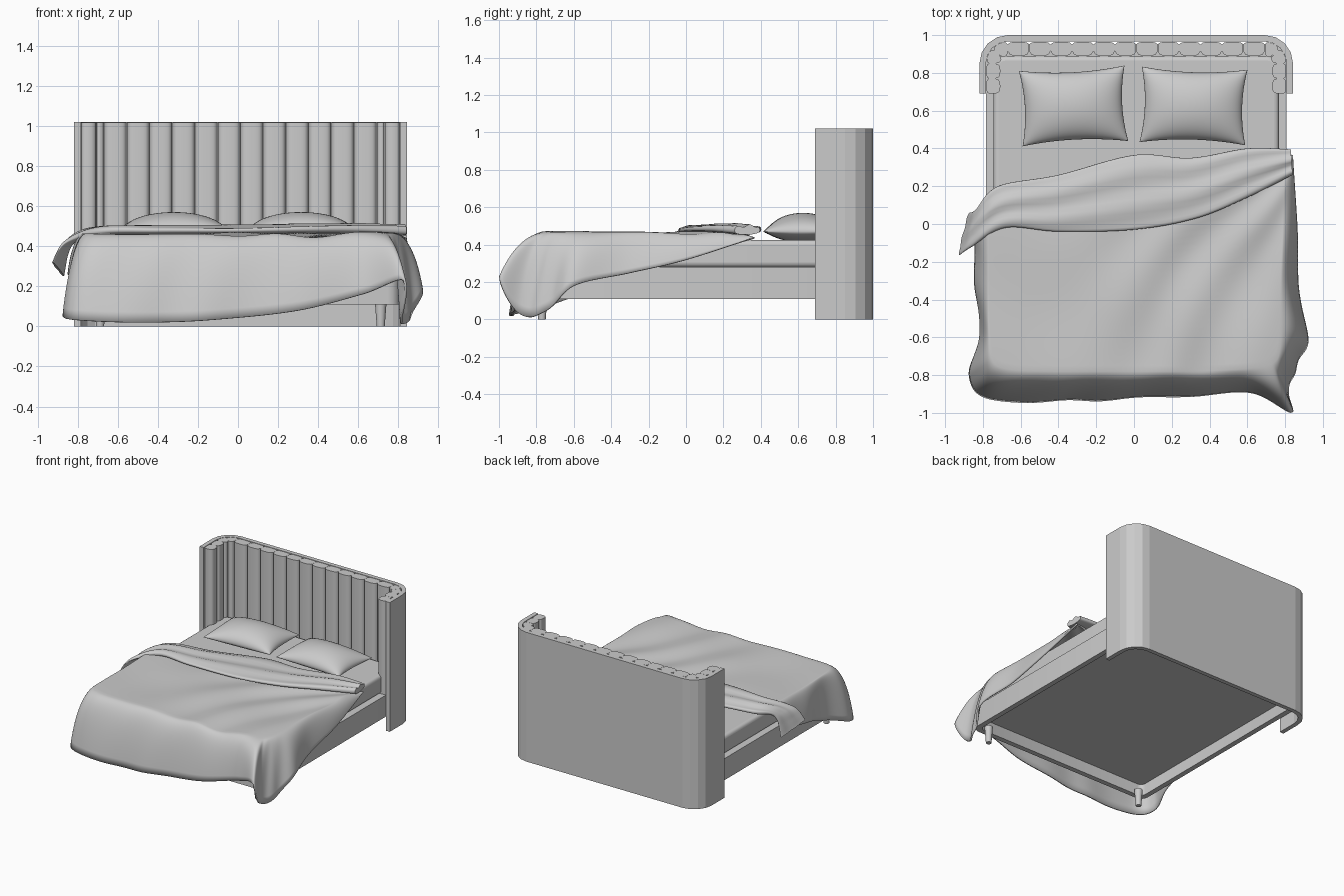
import bpy, bmesh, math
from mathutils import Vector

if "Cube" in bpy.data.objects:
    bpy.data.objects.remove(bpy.data.objects["Cube"])

CX = 0.012  # centre line of the bed frame and headboard


def finish(name, bm, smooth=True, angle=40):
    bmesh.ops.recalc_face_normals(bm, faces=bm.faces[:])
    me = bpy.data.meshes.new(name)
    bm.to_mesh(me)
    bm.free()
    ob = bpy.data.objects.new(name, me)
    bpy.context.collection.objects.link(ob)
    if smooth:
        bpy.context.view_layer.objects.active = ob
        ob.select_set(True)
        bpy.ops.object.shade_smooth_by_angle(angle=math.radians(angle))
        ob.select_set(False)
    return ob


def grid(name, rows, wrap=False, angle=60):
    bm = bmesh.new()
    vs = [[bm.verts.new(p) for p in r] for r in rows]
    n = len(rows[0])
    for a, b in zip(vs, vs[1:]):
        for j in range(n if wrap else n - 1):
            k = (j + 1) % n
            bm.faces.new((a[j], a[k], b[k], b[j]))
    if wrap:
        bm.faces.new(vs[0])
        bm.faces.new(vs[-1][::-1])
    return finish(name, bm, True, angle)


def prism(bm, outline, z0, z1):
    lo = [bm.verts.new((x, y, z0)) for x, y in outline]
    hi = [bm.verts.new((x, y, z1)) for x, y in outline]
    n = len(lo)
    bm.faces.new(lo[::-1])
    bm.faces.new(hi)
    for i in range(n):
        k = (i + 1) % n
        bm.faces.new((lo[i], lo[k], hi[k], hi[i]))


def spline(pts, f):
    """Smooth curve through points (tuples of any length), f in 0..1."""
    x = f * (len(pts) - 1)
    i = min(int(x), len(pts) - 2)
    t = x - i
    p = [pts[max(0, min(len(pts) - 1, i + d))] for d in (-1, 0, 1, 2)]
    return [0.5 * (2 * b + (c - a) * t + (2 * a - 5 * b + 4 * c - d) * t * t
                   + (3 * b - a - 3 * c + d) * t ** 3) for a, b, c, d in zip(*p)]


def clamp(v):
    return max(0.0, min(1.0, v))


# ---- Headboard: U-shaped path with rounded corners ----
W, YB, YE, R = 0.83, 1.0, 0.69, 0.15
SIDE, ARC, BACK = YB - R - YE, R * math.pi / 2, 2 * (W - R)
TOTAL = 2 * SIDE + 2 * ARC + BACK


def u_path(s, off):
    """Point at length s along the outer outline, moved inward by off."""
    flip = 1
    if s > TOTAL / 2:
        s, flip = TOTAL - s, -1
    if s < SIDE:
        x, y = -W + off, YE + s
    elif s < SIDE + ARC:
        a = (s - SIDE) / R
        x, y = -(W - R) - (R - off) * math.cos(a), YB - R + (R - off) * math.sin(a)
    else:
        x, y = -(W - R) + s - SIDE - ARC, YB - off
    return CX + flip * x, y


stops = [0] + [SIDE + ARC * i / 4 for i in range(5)]
stops += [TOTAL - s for s in reversed(stops)]
bm = bmesh.new()
prism(bm, [u_path(s, 0) for s in stops] + [u_path(s, 0.034) for s in reversed(stops)], 0, 1.02)
finish("headboard_shell", bm, False)

# Padded vertical channels lining the shell
cuts = [0, SIDE / 2, SIDE, SIDE + ARC / 2]
cuts = cuts + [SIDE + ARC + BACK * i / 12 for i in range(13)] + [TOTAL - s for s in reversed(cuts)]
bm = bmesh.new()
for a, b in zip(cuts, cuts[1:]):
    front, back = [], []
    for i in range(13):
        u = i / 12
        s = a + (b - a) * (0.004 + 0.992 * u)
        bulge = (1 - abs(2 * u - 1) ** 3.0) ** 0.5
        front.append(u_path(s, 0.085 + 0.025 * bulge))
        back.append(u_path(s, 0.05 - 0.014 * bulge))
    prism(bm, front + back[::-1], 0.2, 1.018)
finish("headboard_channels", bm, True, 40)


# ---- Bed frame ----
def round_rect(x0, x1, y0, y1, r, seg=4):
    pts = []
    for cx, cy, a0 in ((x1 - r, y1 - r, 0), (x0 + r, y1 - r, 90), (x0 + r, y0 + r, 180), (x1 - r, y0 + r, 270)):
        for i in range(seg + 1):
            a = math.radians(a0 + 90 * i / seg)
            pts.append((cx + r * math.cos(a), cy + r * math.sin(a)))
    return pts


def loop(rr, z):
    return [(x, y, z) for x, y in rr]


outer = round_rect(CX - 0.795, CX + 0.795, -0.84, 0.95, 0.06)
inner = round_rect(CX - 0.755, CX + 0.755, -0.8, 0.91, 0.04)
grid("bed_frame", [loop(inner, 0.2), loop(inner, 0.11), loop(outer, 0.11),
                   loop(outer, 0.28)], True, 35)

# Tapered front legs
bm = bmesh.new()
for sx in (-1, 1):
    r = bmesh.ops.create_cone(bm, cap_ends=True, segments=20, radius1=0.02, radius2=0.03, depth=0.13)
    bmesh.ops.translate(bm, verts=r["verts"], vec=(CX + sx * 0.7, -0.77, 0.065))
finish("front_legs", bm)

# Mattress
bm = bmesh.new()
prism(bm, round_rect(CX - 0.755, CX + 0.755, -0.8, 0.89, 0.06), 0.28, 0.425)
mattress = finish("mattress", bm)
bev = mattress.modifiers.new("soft_edge", 'BEVEL')
bev.width, bev.segments, bev.limit_method = 0.025, 4, 'ANGLE'


# ---- Pillows ----
def pillow(name, cx, cy, rot):
    n, a, b = 28, 0.28, 0.2
    bm = bmesh.new()
    for side, h in ((1, 0.1), (-1, 0.055)):
        vs = []
        for i in range(n + 1):
            row = []
            for j in range(n + 1):
                u = math.sin(math.pi / 2 * (2 * i / n - 1))
                v = math.sin(math.pi / 2 * (2 * j / n - 1))
                x = a * u * (1 - 0.08 * (1 - v * v))
                y = b * v * (1 - 0.11 * (1 - u * u))
                z = side * h * max(0, (1 - u * u) * (1 - v * v)) ** 0.5
                row.append(bm.verts.new((cx + x * math.cos(rot) - y * math.sin(rot),
                                         cy + x * math.sin(rot) + y * math.cos(rot), 0.47 + z)))
            vs.append(row)
        for i in range(n):
            for j in range(n):
                bm.faces.new((vs[i][j], vs[i + 1][j], vs[i + 1][j + 1], vs[i][j + 1]))
    bmesh.ops.remove_doubles(bm, verts=bm.verts[:], dist=1e-5)
    finish(name, bm, True, 60)


pillow("left_pillow", -0.32, 0.625, 0.05)
pillow("right_pillow", 0.315, 0.625, -0.03)

# ---- Duvet: hem x, y, z and matching mattress-edge x, y around left, foot, right ----
HEM = [(-0.85, -0.08, 0.26, -0.77, -0.02), (-0.84, -0.35, 0.21, -0.77, -0.3),
       (-0.82, -0.6, 0.12, -0.77, -0.55), (-0.87, -0.8, 0.05, -0.75, -0.72),
       (-0.78, -0.93, 0.03, -0.66, -0.77), (-0.45, -0.94, 0.02, -0.43, -0.78),
       (-0.1, -0.93, 0.035, -0.1, -0.78), (0.3, -0.91, 0.08, 0.25, -0.78),
       (0.62, -0.9, 0.16, 0.55, -0.77), (0.83, -1.0, 0.23, 0.7, -0.75),
       (0.82, -0.89, 0.03, 0.745, -0.73), (0.86, -0.76, 0.04, 0.77, -0.68),
       (0.92, -0.6, 0.18, 0.78, -0.55), (0.87, -0.3, 0.25, 0.78, -0.3),
       (0.86, 0.0, 0.32, 0.79, -0.02), (0.845, 0.37, 0.44, 0.8, 0.3)]


def wrinkle(x, y):
    """Folds fanning out from the top right corner, plus soft billows."""
    dx, dy = x - 0.95, y - 0.45
    fan = math.sin(math.atan2(dy, dx) * 17 + 1.5 * math.sin(4 * x + y))
    fan *= clamp((x + 0.6) / 0.8) * clamp(math.hypot(dx, dy) / 0.6)
    soft = math.sin(6 * x + 4 * y) * math.sin(5 * y - 2 * x)
    return 0.01 * fan + 0.006 * soft


NC, TOP, SKIRT, Z = 190, 32, 16, 0.458
rows = []
for i in range(NC + 1):
    f = i / NC
    hx, hy, hz, ex, ey = spline(HEM, f)
    bx, by = -0.75 + 1.55 * f, 0.12 + 0.22 * f
    row = []
    for j in range(TOP):
        t = j / TOP
        x, y = bx + (ex - bx) * t, by + (ey - by) * t
        row.append((x, y, Z + wrinkle(x, y)))
    out = Vector((hx - ex, hy - ey, 0)).normalized()
    ze = Z + wrinkle(ex, ey)
    for j in range(SKIRT + 1):
        t = j / SKIRT
        ctrl = Vector((ex + 0.65 * (hx - ex), ey + 0.65 * (hy - ey), Z - 0.01))
        p = Vector((ex, ey, ze)) * (1 - t) ** 2 + ctrl * 2 * t * (1 - t) + Vector((hx, hy, hz)) * t * t
        p += out * 0.006 * t * math.sin(f * 60 + 2 * math.sin(f * 17) + 3 * t)
        row.append(p)
    rows.append(row)
duvet = grid("duvet", rows)
duvet.modifiers.new("cloth_thickness", 'SOLIDIFY').thickness = 0.012

# ---- Turned-back top of the duvet: back edge x, y, z and front edge x, y, z ----
FOLD = [(-0.87, 0.06, 0.25, -0.925, -0.165, 0.32), (-0.83, 0.08, 0.41, -0.86, -0.12, 0.42),
        (-0.72, 0.2, 0.46, -0.68, -0.02, 0.475), (-0.4, 0.26, 0.465, -0.4, -0.04, 0.48),
        (0.0, 0.365, 0.47, 0.0, -0.03, 0.48), (0.3, 0.35, 0.475, 0.33, 0.03, 0.485),
        (0.6, 0.4, 0.48, 0.6, 0.14, 0.485), (0.83, 0.395, 0.48, 0.84, 0.26, 0.475)]
rows = []
for i in range(91):
    f = i / 90
    c = spline(FOLD, f)
    b, fr = Vector(c[:3]), Vector(c[3:])
    along = Vector(spline(FOLD, min(1, f + 0.01))[:3]) - Vector(spline(FOLD, max(0, f - 0.01))[:3])
    up = (fr - b).cross(along).normalized()
    h = 0.008 + 0.016 * clamp(f * 6 - 0.5)
    row = []
    for j in range(32):
        a = 2 * math.pi * j / 32
        t = 0.5 - 0.5 * math.cos(a)
        lift = h * math.copysign(abs(math.sin(a)) ** 0.6, math.sin(a))
        if lift > 0:
            lift += 0.35 * h * math.sin(t * 13 + f * 9) * math.sin(a)
        row.append(b.lerp(fr, t) + up * lift)
    rows.append(row)
grid("duvet_fold", rows, True)
